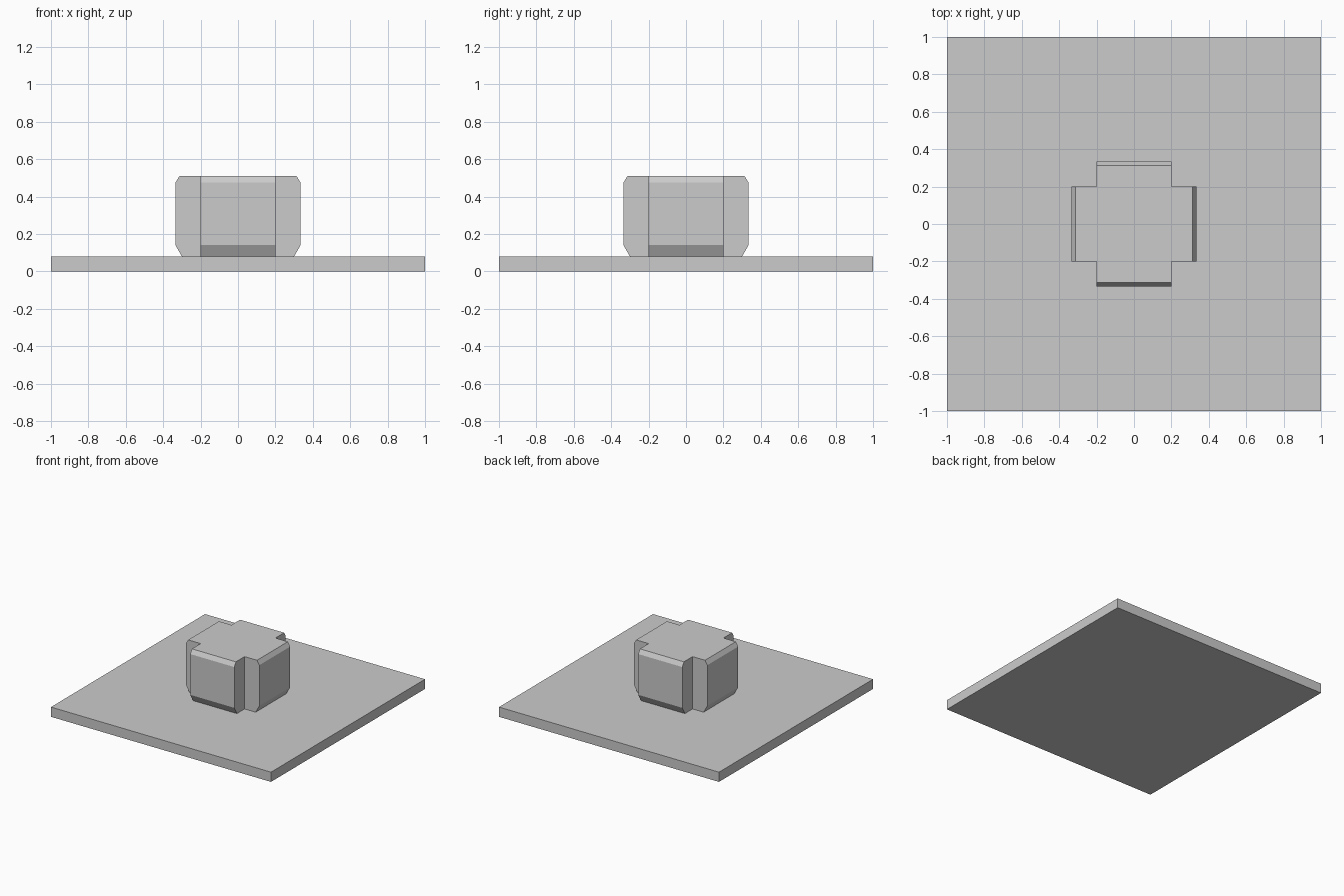
import bpy
import bmesh

cube = bpy.data.objects.get("Cube")
if cube:
    bpy.data.objects.remove(cube, do_unlink=True)

grey = bpy.data.materials.new("plain_grey")
grey.use_nodes = True
color = (0.6, 0.6, 0.6, 1)
grey.diffuse_color = color
grey.node_tree.nodes["Principled BSDF"].inputs["Base Color"].default_value = color


def loft(name, rings):
    """Join equal-length outlines, bottom to top, into a closed solid."""
    bm = bmesh.new()
    loops = [[bm.verts.new(p) for p in ring] for ring in rings]
    n = len(loops[0])
    for low, high in zip(loops, loops[1:]):
        for i in range(n):
            j = (i + 1) % n
            bm.faces.new((low[i], low[j], high[j], high[i]))
    bm.faces.new(loops[0][::-1])
    bm.faces.new(loops[-1])
    bmesh.ops.recalc_face_normals(bm, faces=bm.faces)
    mesh = bpy.data.meshes.new(name)
    bm.to_mesh(mesh)
    bm.free()
    mesh.materials.append(grey)
    obj = bpy.data.objects.new(name, mesh)
    bpy.context.collection.objects.link(obj)
    return obj


def square(half, z):
    return [(-half, -half, z), (half, -half, z), (half, half, z), (-half, half, z)]


def cross(half, reach, z):
    """Plus-shaped outline: one arm's three points, turned four times."""
    points = []
    arm = [(reach, -half), (reach, half), (half, half)]
    for _ in range(4):
        points += [(x, y, z) for x, y in arm]
        arm = [(-y, x) for x, y in arm]
    return points


# Flat square base
BASE_TOP = 0.08
loft("base_plate", [square(1, 0), square(1, BASE_TOP)])

# Cross-shaped block, chamfered at the bottom and top of each arm
profile = [(0.30, BASE_TOP), (0.334, 0.14), (0.334, 0.475), (0.313, 0.51)]
loft("cross_block", [cross(0.2, reach, z) for reach, z in profile])
